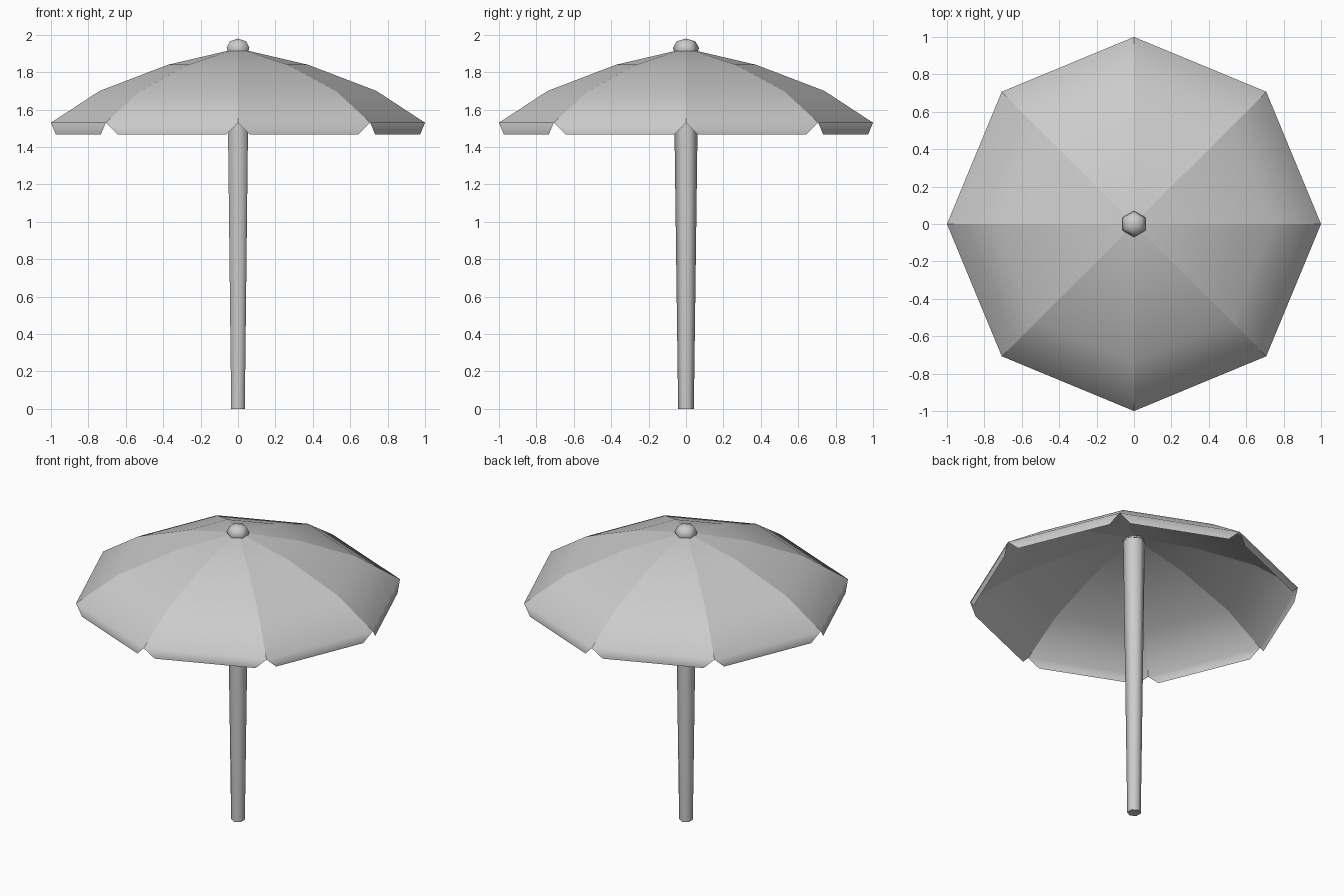
import bpy, bmesh
from math import cos, sin, pi

if "Cube" in bpy.data.objects:
    bpy.data.objects.remove(bpy.data.objects["Cube"])


def make_object(name, bm):
    mesh = bpy.data.meshes.new(name)
    bm.to_mesh(mesh)
    bm.free()
    obj = bpy.data.objects.new(name, mesh)
    bpy.context.collection.objects.link(obj)
    for p in mesh.polygons:
        p.use_smooth = True
    return obj


def lathe(name, profile, sides=6):
    """Revolve (radius, z) rings, corner pointing along y; radius 0 makes a tip."""
    bm = bmesh.new()
    rings = []
    for r, z in profile:
        n = sides if r > 0 else 1
        rings.append([bm.verts.new((r * cos(pi / 2 + 2 * pi * i / sides),
                                    r * sin(pi / 2 + 2 * pi * i / sides), z))
                      for i in range(n)])
    for a, b in zip(rings, rings[1:]):
        for i in range(sides):
            j = (i + 1) % sides
            if len(b) == 1:
                bm.faces.new((a[i], a[j], b[0]))
            else:
                bm.faces.new((a[i], a[j], b[j], b[i]))
    cap = bm.faces.new(rings[0][::-1])
    for e in cap.edges:
        e.smooth = False
    if len(rings[-1]) > 1:
        cap = bm.faces.new(rings[-1])
        for e in cap.edges:
            e.smooth = False
    return make_object(name, bm)


# Tapered six-sided pole and its domed cap
lathe("pole", [(0.042, 0), (0.067, 1.90)])
lathe("finial", [(0.062, 1.905), (0.07, 1.93), (0.05, 1.965), (0, 1.98)])

# Canopy: eight separate panels (crisp seams), each with a hanging flap
rib = [(0.04, 1.918), (0.374, 1.84), (0.74, 1.70), (1.0, 1.53)]
flap_z, notch = 1.467, 0.09
bm = bmesh.new()
for k in range(8):
    a, b = k * pi / 4, (k + 1) * pi / 4
    rows = [[(r * cos(t), r * sin(t), z) for t in (a, b)] for r, z in rib]
    (x0, y0, _), (x1, y1, _) = rows[-1]
    rows.append([(x0 + (x1 - x0) * t, y0 + (y1 - y0) * t, flap_z)
                 for t in (notch, 1 - notch)])
    apex = bm.verts.new((0, 0, 1.92))
    rows = [[bm.verts.new(c) for c in row] for row in rows]
    bm.faces.new((apex, rows[0][0], rows[0][1]))
    for (p, q), (s, t) in zip(rows, rows[1:]):
        bm.faces.new((p, s, t, q))
make_object("canopy", bm)
